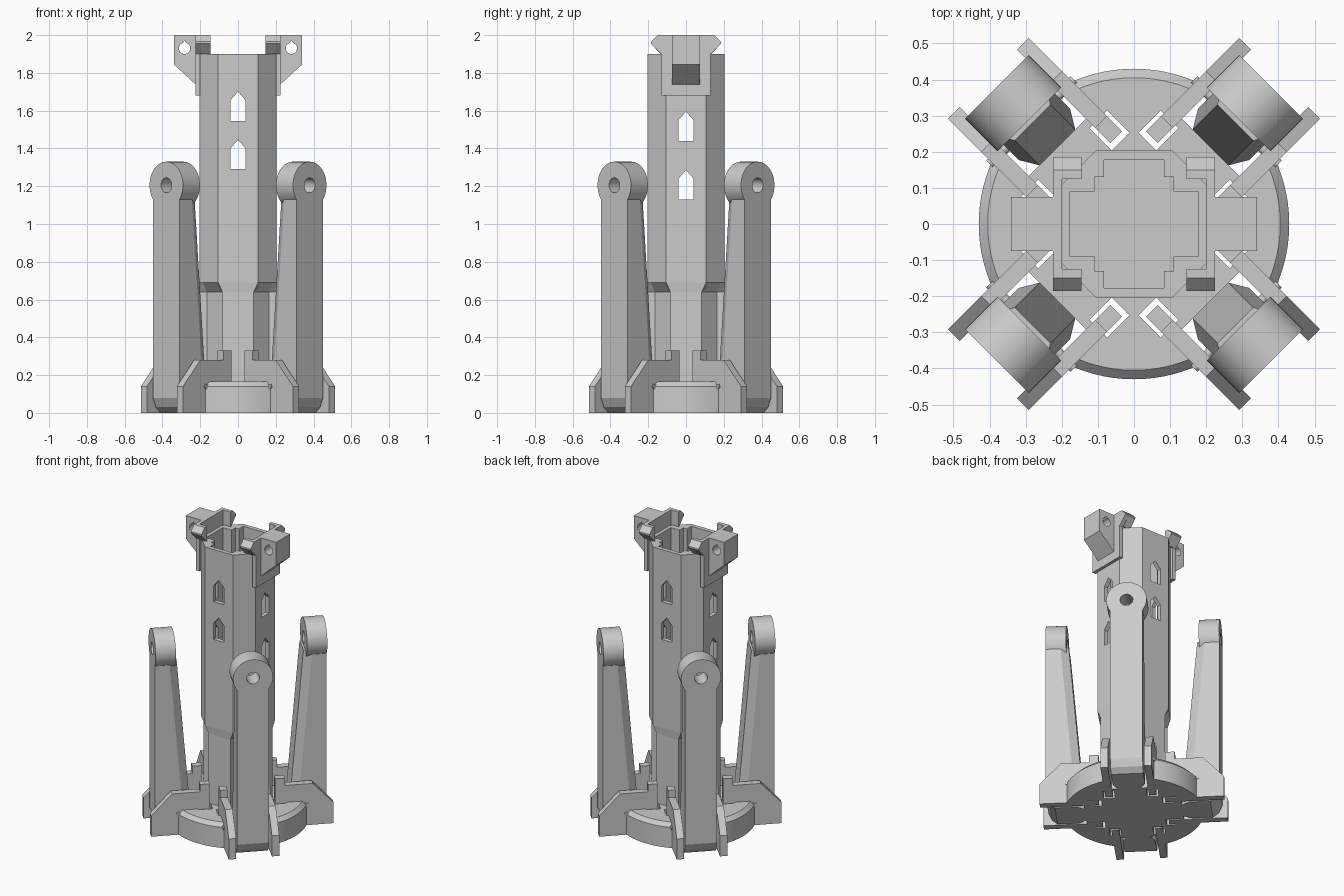
import bpy, bmesh
from math import sin, cos, pi
from mathutils import Matrix, Vector

cube = bpy.data.objects.get("Cube")
if cube:
    bpy.data.objects.remove(cube)

grey = bpy.data.materials.new("light grey")
grey.use_nodes = True
grey.diffuse_color = (0.6, 0.6, 0.6, 1)
grey.node_tree.nodes["Principled BSDF"].inputs["Base Color"].default_value = (0.6, 0.6, 0.6, 1)


# A solid is a list of rings, each a list of 3D points
def prism(pts, lo, hi, axis):
    place = {"x": lambda a, b, d: (d, a, b),
             "y": lambda a, b, d: (a, d, b),
             "z": lambda a, b, d: (a, b, d)}[axis]
    return [[place(a, b, d) for a, b in pts] for d in (lo, hi)]


def block(x0, x1, y0, y1, z0, z1):
    return prism([(x0, y0), (x1, y0), (x1, y1), (x0, y1)], z0, z1, "z")


def circle(r, n, ca=0, cb=0):
    return [(ca + r * cos(2 * pi * i / n), cb + r * sin(2 * pi * i / n)) for i in range(n)]


def level(pts, z):
    return [(a, b, z) for a, b in pts]


def turn(solid, angle):
    m = Matrix.Rotation(angle, 3, "Z")
    return [[m @ Vector(p) for p in ring] for ring in solid]


def build(name, solids):
    bm = bmesh.new()
    for rings in solids:
        vs = [[bm.verts.new(p) for p in ring] for ring in rings]
        n = len(vs[0])
        for low, high in zip(vs, vs[1:]):
            for i in range(n):
                j = (i + 1) % n
                bm.faces.new((low[i], low[j], high[j], high[i]))
        bm.faces.new(vs[0][::-1])
        bm.faces.new(vs[-1])
    bmesh.ops.recalc_face_normals(bm, faces=bm.faces)
    me = bpy.data.meshes.new(name)
    bm.to_mesh(me)
    bm.free()
    me.materials.append(grey)
    ob = bpy.data.objects.new(name, me)
    bpy.context.collection.objects.link(ob)
    return ob


def select(ob):
    bpy.ops.object.select_all(action="DESELECT")
    ob.select_set(True)
    bpy.context.view_layer.objects.active = ob


def cut(ob, solids):
    cutter = build("cutter", solids)
    cutter.hide_render = True
    mod = ob.modifiers.new("cut", "BOOLEAN")
    mod.operation, mod.solver, mod.object = "DIFFERENCE", "EXACT", cutter
    select(ob)
    bpy.ops.object.modifier_apply(modifier="cut")
    bpy.data.objects.remove(cutter)


def smooth(ob):
    select(ob)
    bpy.ops.object.shade_smooth_by_angle(angle=0.5)


def four_way(quarter):
    """Repeat the points of one corner around the centre."""
    out = []
    for i in range(4):
        m = Matrix.Rotation(i * pi / 2, 2)
        out += [tuple(m @ Vector(p)) for p in quarter]
    return out


# Tower: octagonal tube that steps in above the base
upper = four_way([(.205, .105), (.185, .125), (.125, .185), (.105, .205)])
lower = four_way([(.2, .083), (.165, .083), (.083, .165), (.083, .2)])
tower = build("tower", [[level(lower, .05), level(lower, .64), level(upper, .69), level(upper, 1.9)]])
corner = [(.177, .09), (.11, .09), (.11, .13), (.083, .13), (.083, .177)]
bore = (corner + [(-x, y) for x, y in corner[::-1]]
        + [(-x, -y) for x, y in corner] + [(x, -y) for x, y in corner[::-1]])
cut(tower, [prism(bore, .72, 2.1, "z")])


def window(z):
    return [(-.04, z), (.04, z), (.04, z + .11), (0, z + .155), (-.04, z + .11)]


cut(tower, [prism(window(z), -.4, .4, "y") for z in (1.29, 1.545)])
cut(tower, [prism(window(z), -.4, .4, "x") for z in (1.13, 1.44)])

# Base disc with leg pockets and tab slots
disc = build("base_disc", [[level(circle(r, 96), z) for r, z in ((.43, 0), (.43, .14), (.405, .165))]])
angles = [pi / 4 + i * pi / 2 for i in range(4)]
pockets = []
for a in angles:
    pockets.append(turn(block(.3, .7, -.115, .115, -.1, .4), a))
    for v0, v1 in ((.1, .17), (-.17, -.1)):
        pockets.append(turn(block(.188, .275, v0, v1, -.1, .4), a))
cut(disc, pockets)
smooth(disc)


# Legs, hinge brackets and locking tabs on the diagonals
def leg_ring(z, outer, half=.1):
    inner = .3 + .084 * z
    pts = [(outer, -half), (outer, half), (inner + .05, half),
           (inner, .07), (inner, -.07), (inner + .05, -half)]
    return level(pts, z)


plate = [(.265, 0), (.57, 0), (.57, .14), (.44, .28), (.265, .28)]
for a, side in zip(angles, ("back_left", "back_right", "front_right", "front_left")):
    build("leg_" + side, [turn([leg_ring(0, .48), leg_ring(.03, .515),
                                leg_ring(.08, .537), leg_ring(1.15, .537)], a)])
    eye = build("leg_eye_" + side, [turn(prism(circle(.125, 48, 0, 1.205), .41, .537, "x"), a)])
    cut(eye, [turn(prism(circle(.04, 24, 0, 1.205), .3, .7, "x"), a)])
    smooth(eye)
    for s in (1, -1):
        v0, v1 = sorted((s * .112, s * .158))
        build("hinge_bracket_" + side, [turn(prism(plate, v0, v1, "y"), a)])
        build("locking_tab_" + side, [turn(block(.205, .265, v0, v1, 0, .33), a)])
    pin = build("hinge_pin_" + side, [turn(prism(circle(.014, 16, .4, .14), -.165, .165, "y"), a)])
    smooth(pin)

# Top clamps with lugs on both sides
half = [(.13, 1.68), (.13, 1.9), (.185, 1.955), (.185, 1.965), (.15, 2)]
cheek = half + [(-y, z) for y, z in half[::-1]]
arm = [(.135, 1.9), (.185, 1.955), (.185, 1.965), (.15, 2), (.125, 2), (.125, 1.9)]
lug = [(.22, 1.735), (.34, 1.845), (.34, 2), (.22, 2)]
drop = [(x, z) for x, z in circle(.03, 24, .283, 1.93)]
drop[6] = (.283, 1.972)
for angle, side in ((0, "left"), (pi, "right")):
    build("clamp_plate_" + side, [turn(prism(cheek, .2, .225, "x"), angle)])
    build("clamp_arms_" + side,
          [turn(prism([(s * y, z) for y, z in arm], .145, .2, "x"), angle) for s in (1, -1)])
    lug_ob = build("lug_" + side, [turn(prism(lug, -.075, .075, "y"), angle)])
    cut(lug_ob, [turn(prism(drop, -.2, .2, "y"), angle)])
